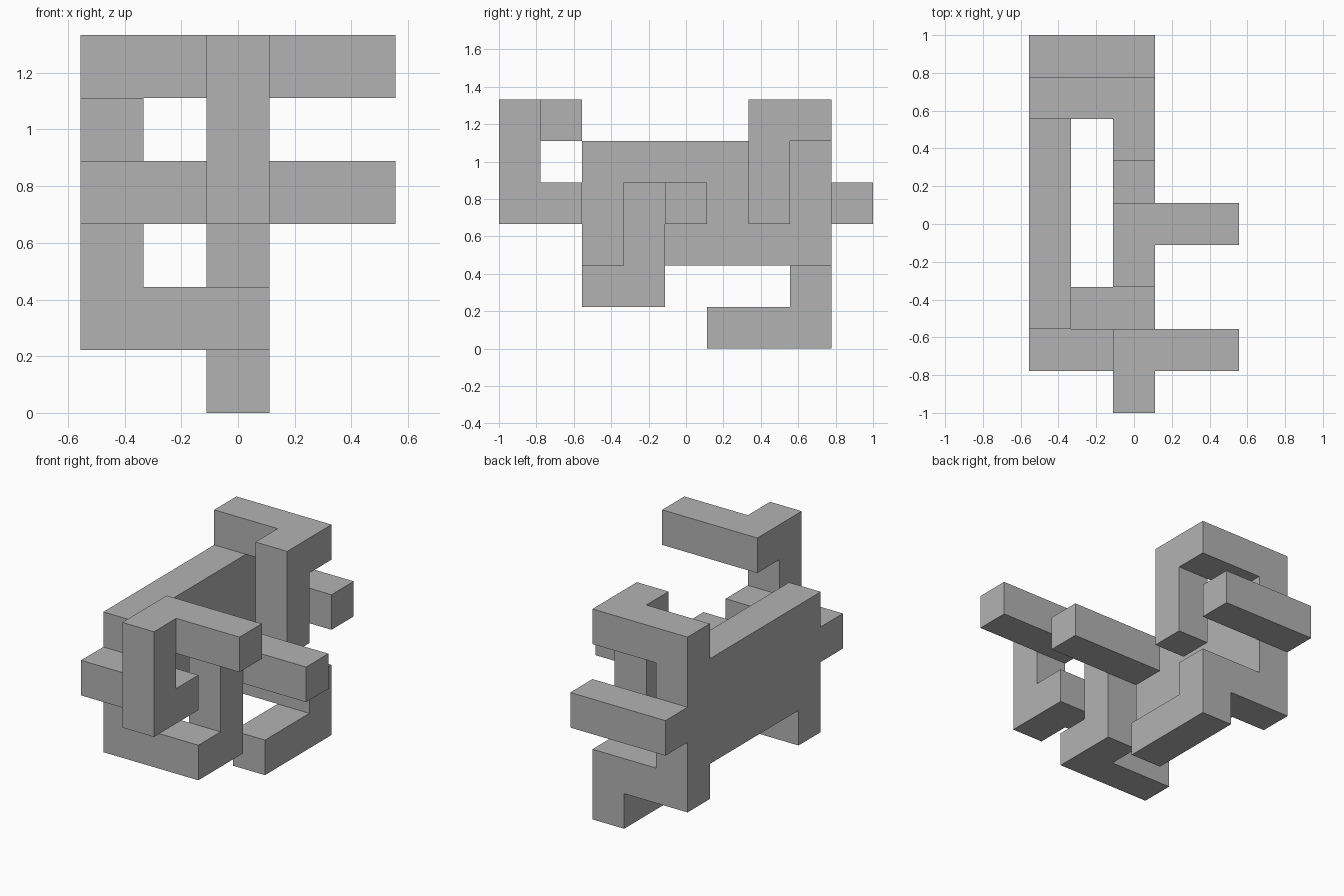
import bpy
import bmesh
from itertools import product
from math import radians
from mathutils import Vector

cube = bpy.data.objects.get("Cube")
if cube:
    bpy.data.objects.remove(cube)

U = 2 / 9                              # side of one square bar
ORIGIN = Vector((-2.5, -4.5, 0))       # corner of the cell lattice

grey = bpy.data.materials.new("plain_grey")
grey.use_nodes = True
grey.diffuse_color = (0.45, 0.45, 0.45, 1)
grey.node_tree.nodes["Principled BSDF"].inputs["Base Color"].default_value = (0.45, 0.45, 0.45, 1)


def bar(x, y, z):
    """Cells of a bar; each argument is a (first, last) cell index or one index."""
    spans = [(s, s) if isinstance(s, int) else s for s in (x, y, z)]
    return set(product(*(range(a, b + 1) for a, b in spans)))


# Each arm is a bent chain of square bars growing out of the side panel
parts = {
    "side_panel": bar(0, (2, 7), (2, 4)),
    "front_upper_arm": bar((0, 2), 1, 3) | bar(2, 0, (3, 5)) | bar((2, 4), 1, 5) | bar(2, 0, 3),
    "front_lower_arm": bar((0, 2), 2, 1) | bar(2, 3, (1, 3)) | bar((2, 4), 4, 3),
    "back_upper_hook": bar((0, 2), 7, 5) | bar(2, 6, (3, 5)),
    "back_lower_foot": bar((0, 2), 7, 1) | bar(2, (5, 7), 0),
    "back_crossbar": bar((0, 2), 8, 3),
}
solid = set().union(*parts.values())


def build_part(name, cells):
    """Skin the outside of the cells, leaving joints between parts open."""
    bm = bmesh.new()
    for cell in cells:
        centre = Vector(cell) + Vector((0.5, 0.5, 0.5)) + ORIGIN
        for axis, sign in product(range(3), (-1, 1)):
            n = Vector((0, 0, 0))
            n[axis] = sign
            if tuple(int(c + d) for c, d in zip(cell, n)) in solid:
                continue
            a = Vector((0, 0, 0))
            a[(axis + 1) % 3] = 1
            b = n.cross(a)
            corners = [n + a + b, n - a + b, n - a - b, n + a - b]
            bm.faces.new([bm.verts.new((centre + c / 2) * U) for c in corners])
    bmesh.ops.remove_doubles(bm, verts=bm.verts, dist=U / 100)
    bmesh.ops.dissolve_limit(bm, angle_limit=radians(1), verts=bm.verts, edges=bm.edges)
    mesh = bpy.data.meshes.new(name)
    bm.to_mesh(mesh)
    bm.free()
    mesh.materials.append(grey)
    bpy.context.collection.objects.link(bpy.data.objects.new(name, mesh))


for part_name, part_cells in parts.items():
    build_part(part_name, part_cells)
